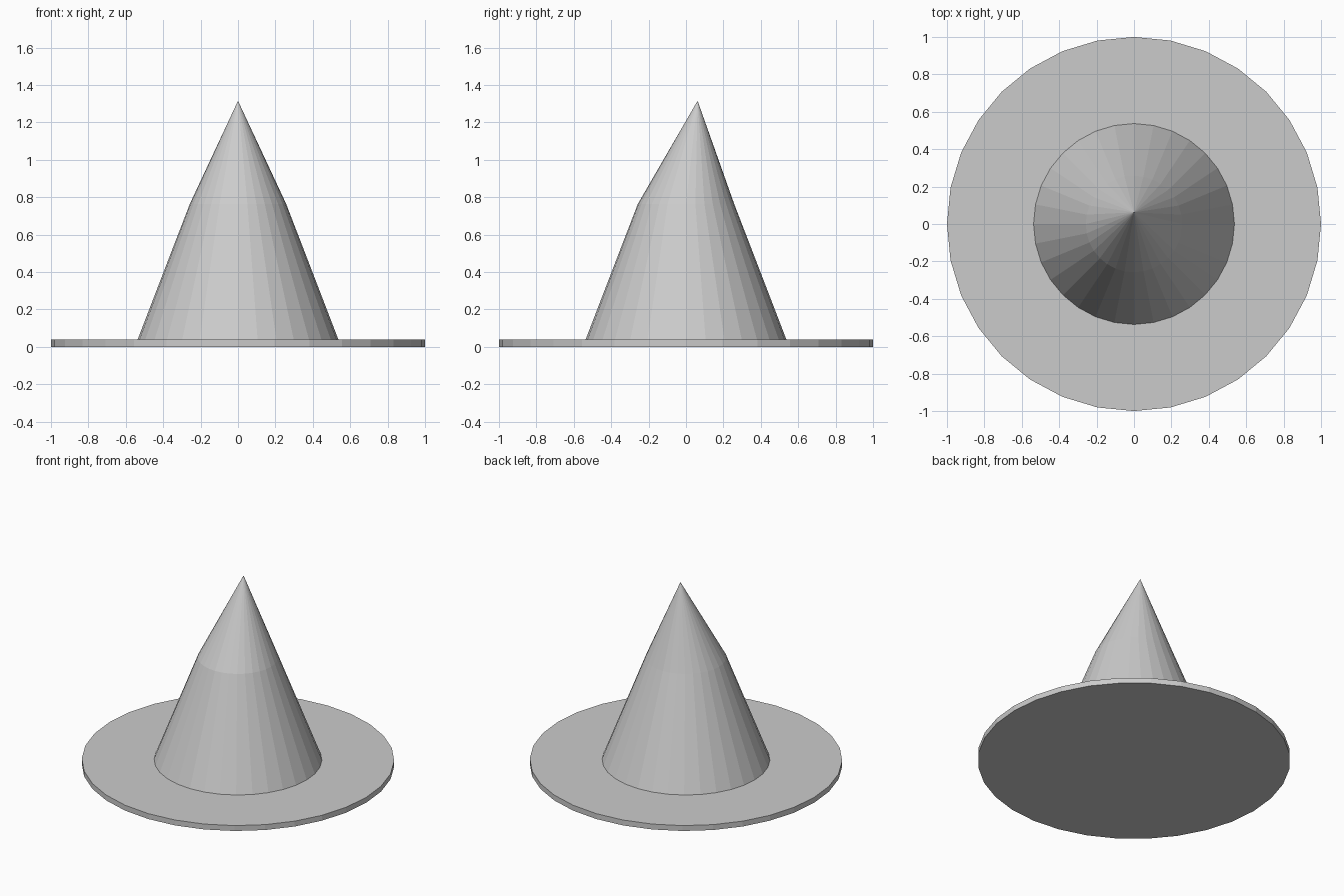
import bpy
import bmesh
from math import cos, sin, tau

SIDES = 32

cube = bpy.data.objects.get("Cube")
if cube:
    bpy.data.objects.remove(cube, do_unlink=True)

grey = bpy.data.materials.new("light grey")
grey.use_nodes = True
colour = (0.6, 0.6, 0.6, 1)
grey.diffuse_color = colour
grey.node_tree.nodes["Principled BSDF"].inputs["Base Color"].default_value = colour


def ring(bm, radius, z):
    return [bm.verts.new((radius * cos(tau * i / SIDES), radius * sin(tau * i / SIDES), z))
            for i in range(SIDES)]


def bridge(bm, low, high):
    for i in range(SIDES):
        j = (i + 1) % SIDES
        bm.faces.new((low[i], low[j], high[j], high[i]))


def finish(name, bm):
    bmesh.ops.recalc_face_normals(bm, faces=bm.faces)
    mesh = bpy.data.meshes.new(name)
    bm.to_mesh(mesh)
    bm.free()
    mesh.materials.append(grey)
    bpy.context.collection.objects.link(bpy.data.objects.new(name, mesh))


# Flat round brim
bm = bmesh.new()
bottom, top = ring(bm, 1, 0), ring(bm, 1, 0.038)
bridge(bm, bottom, top)
bm.faces.new(bottom[::-1])
bm.faces.new(top)
finish("brim", bm)

# Crown: tapered lower part and a tip that leans backwards
bm = bmesh.new()
base, bend = ring(bm, 0.537, 0.038), ring(bm, 0.258, 0.763)
bridge(bm, base, bend)
tip = bm.verts.new((0, 0.062, 1.315))
for i in range(SIDES):
    bm.faces.new((bend[i], bend[(i + 1) % SIDES], tip))
bm.faces.new(base[::-1])
finish("crown", bm)
